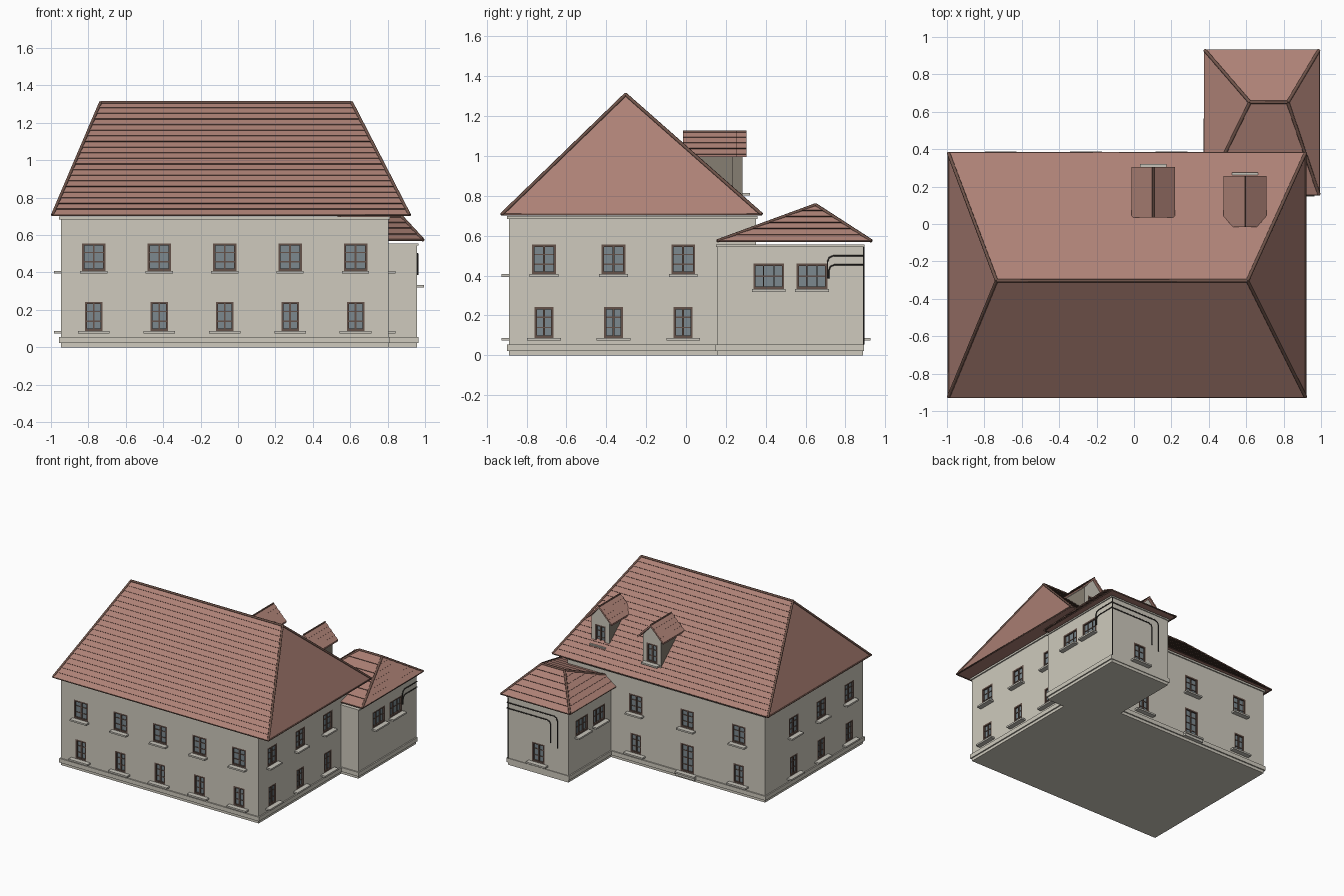
import bpy, bmesh, math
from mathutils import Vector, Matrix

cube = bpy.data.objects.get("Cube")
if cube:
    bpy.data.objects.remove(cube, do_unlink=True)


def material(name, r, g, b):
    m = bpy.data.materials.new(name)
    m.use_nodes = True
    m.diffuse_color = (r, g, b, 1)
    m.node_tree.nodes["Principled BSDF"].inputs["Base Color"].default_value = (r, g, b, 1)
    return m


PLASTER = material("plaster", 0.62, 0.59, 0.51)
CHEEK = material("dormer cheek", 0.24, 0.21, 0.17)
STONE = material("sill stone", 0.57, 0.55, 0.49)
TILE = material("roof tile", 0.42, 0.22, 0.18)
TRIM = material("dark roof trim", 0.16, 0.088, 0.068)
FRAME = material("window frame", 0.13, 0.085, 0.068)
GLASS = material("glass", 0.20, 0.25, 0.275)
PIPE = material("black pipe", 0.03, 0.027, 0.024)


def finish(bm, name, *mats):
    mesh = bpy.data.meshes.new(name)
    bm.to_mesh(mesh)
    bm.free()
    for m in mats:
        mesh.materials.append(m)
    obj = bpy.data.objects.new(name, mesh)
    bpy.context.collection.objects.link(obj)
    return obj


def add_box(bm, lo, hi, mat=0):
    lo, hi = Vector(lo), Vector(hi)
    new = bmesh.ops.create_cube(bm, size=1)["verts"]
    bmesh.ops.scale(bm, vec=hi - lo, verts=new)
    bmesh.ops.translate(bm, vec=(lo + hi) / 2, verts=new)
    for f in {f for v in new for f in v.link_faces}:
        f.material_index = mat


def box(name, mat, lo, hi):
    bm = bmesh.new()
    add_box(bm, lo, hi)
    return finish(bm, name, mat)


def face(bm, pts, mat=0):
    f = bm.faces.new([bm.verts.new(p) for p in pts])
    f.material_index = mat


def prism(name, mats, profile, y0, y1):
    """Extrude an x-z profile along y; a second material goes on the upright sides."""
    bm = bmesh.new()
    face(bm, [(x, y0, z) for x, z in profile])
    ext = bmesh.ops.extrude_face_region(bm, geom=bm.faces[:])["geom"]
    bmesh.ops.translate(bm, vec=(0, y1 - y0, 0), verts=[v for v in ext if isinstance(v, bmesh.types.BMVert)])
    bmesh.ops.recalc_face_normals(bm, faces=bm.faces)
    for f in bm.faces:
        f.material_index = int(len(mats) > 1 and abs(f.normal.x) > 0.9)
    return finish(bm, name, *mats)


def tube(name, mat, pts, radius):
    curve = bpy.data.curves.new(name, "CURVE")
    curve.dimensions = "3D"
    curve.bevel_depth = radius
    curve.bevel_resolution = 1
    curve.use_fill_caps = True
    spline = curve.splines.new("POLY")
    spline.points.add(len(pts) - 1)
    for p, co in zip(spline.points, pts):
        p.co = (*co, 1)
    curve.materials.append(mat)
    obj = bpy.data.objects.new(name, curve)
    bpy.context.collection.objects.link(obj)


def courses(bm, a, b, c, d, rows, lift=0.005):
    """Overlapping tile rows; a-b is the eave, d-c the ridge, counter-clockwise from outside."""
    a, b, c, d = map(Vector, (a, b, c, d))
    up = (b - a).cross(d - a).normalized() * lift
    for i in range(rows):
        t, u = i / rows, (i + 1) / rows
        l0, r0, l1, r1 = a.lerp(d, t), b.lerp(c, t), a.lerp(d, u), b.lerp(c, u)
        face(bm, [l0 + up, r0 + up, r1, l1])
        face(bm, [l0, r0, r0 + up, l0 + up], 1)
        face(bm, [l0, l0 + up, l1])
        face(bm, [r0, r1, r0 + up])


def hip_roof(name, x0, x1, y0, y1, z, ra, rb, rows, tiled_ends):
    """Hipped roof with ridge ra-rb, hip caps and eave trim."""
    c = [Vector(p) for p in ((x0, y0, z), (x1, y0, z), (x1, y1, z), (x0, y1, z))]
    ra, rb = Vector(ra), Vector(rb)
    bm = bmesh.new()
    courses(bm, c[0], c[1], rb, ra, rows)
    courses(bm, c[2], c[3], ra, rb, rows)
    for p, q, r in ((c[1], c[2], rb), (c[3], c[0], ra)):
        if tiled_ends:
            courses(bm, p, q, r, r, rows)
        else:
            face(bm, [p, q, r])
    face(bm, c[::-1])
    finish(bm, name, TILE, TRIM)
    for p, q in ((ra, rb), (c[0], ra), (c[3], ra), (c[1], rb), (c[2], rb)):
        tube(name + "_ridge_cap", TRIM, [p, q], 0.009)
    tube(name + "_eave_trim", TRIM, c + c[:1], 0.006)


def cut(wall, cutter):
    """Cut the window openings out of a wall."""
    mod = wall.modifiers.new("openings", "BOOLEAN")
    mod.operation, mod.object, mod.solver = "DIFFERENCE", cutter, "EXACT"
    bpy.context.view_layer.objects.active = wall
    bpy.ops.object.modifier_apply(modifier=mod.name)
    bpy.data.objects.remove(cutter, do_unlink=True)


def windows(name, wall, turn, offset, centres, z0, z1, w, rows=3, cols=2, sill=0.17):
    """Recessed windows along one wall; turn 0 faces the front, 90 the +x side."""
    rot = Matrix.Rotation(math.radians(turn), 4, "Z")
    holes = bmesh.new()
    for n, along in enumerate(centres):
        place = rot @ Matrix.Translation((along, -offset, 0))
        h, deep = w / 2, 0.018
        bm = bmesh.new()
        add_box(bm, (-h, 0.012, z0), (h, deep, z1), 1)
        e = 0.012
        for s in (-1, 1):
            add_box(bm, (s * (h - e / 2) - e / 2, 0, z0), (s * (h - e / 2) + e / 2, deep, z1))
        add_box(bm, (-h, 0, z1 - e), (h, deep, z1))
        add_box(bm, (-h, 0, z0), (h, deep, z0 + e))
        for i in range(1, cols):
            x = -h + w * i / cols
            r = 0.005 if i * 2 == cols else 0.003
            add_box(bm, (x - r, 0.004, z0), (x + r, deep, z1))
        for i in range(1, rows):
            z = z0 + (z1 - z0) * i / rows
            add_box(bm, (-h, 0.008, z - 0.003), (h, deep, z + 0.003))
        add_box(bm, (-sill / 2, -0.038, z0 - 0.014), (sill / 2, 0.01, z0 - 0.001), 2)
        bm.transform(place)
        finish(bm, f"{name}_{n + 1}", FRAME, GLASS, STONE)
        hole = bmesh.new()
        add_box(hole, (-h, -0.05, z0), (h, deep, z1))
        hole.transform(place)
        tmp = bpy.data.meshes.new("hole")
        hole.to_mesh(tmp)
        hole.free()
        holes.from_mesh(tmp)
        bpy.data.meshes.remove(tmp)
    cutter = finish(holes, "opening_cutter", PLASTER)
    cutter.hide_render = True
    cut(wall, cutter)


# Main block
main = box("main_walls", PLASTER, (-0.946, -0.887, 0), (0.804, 0.35, 0.695))
box("main_plinth", PLASTER, (-0.956, -0.897, 0.022), (0.814, 0.36, 0.055))
box("main_cornice", PLASTER, (-0.956, -0.897, 0.684), (0.814, 0.36, 0.699))
hip_roof("main_roof", -0.992, 0.917, -0.925, 0.38, 0.707,
         (-0.735, -0.303, 1.309), (0.607, -0.303, 1.309), 20, False)

# Rear annex
annex = box("annex_walls", PLASTER, (0.42, 0.158, 0), (0.956, 0.887, 0.55))
box("annex_plinth", PLASTER, (0.41, 0.148, 0.022), (0.966, 0.893, 0.055))
box("annex_wall_cap", PLASTER, (0.412, 0.15, 0.544), (0.964, 0.895, 0.555))
hip_roof("annex_roof", 0.378, 0.989, 0.157, 0.93, 0.574,
         (0.62, 0.65, 0.755), (0.822, 0.65, 0.755), 6, True)

# Windows on the main block
columns = [-0.771 + 0.35 * i for i in range(5)]
windows("front_upper_window", main, 0, 0.887, columns, 0.408, 0.555, 0.125, sill=0.145)
windows("front_lower_window", main, 0, 0.887, columns, 0.088, 0.242, 0.095)
ends = [-0.713, -0.363, -0.014]
for side, turn, offset in (("left", 90, 0.804), ("right", -90, 0.946)):
    spots = [y if turn > 0 else -y for y in ends]
    windows(side + "_upper_window", main, turn, offset, spots, 0.408, 0.555, 0.12, sill=0.145)
    windows(side + "_lower_window", main, turn, offset, spots, 0.088, 0.242, 0.095)
windows("back_upper_window", main, 180, 0.35, [0.712, 0.256, -0.2], 0.408, 0.555, 0.12, sill=0.145)
windows("back_lower_window", main, 180, 0.35, [0.712, -0.2], 0.088, 0.242, 0.095)
windows("back_door", main, 180, 0.35, [0.256], 0.056, 0.28, 0.12, rows=4)
box("door_step", STONE, (-0.34, 0.35, 0.022), (-0.172, 0.379, 0.042))

# Windows on the annex
windows("annex_left_window", annex, 90, 0.956, [0.415, 0.632], 0.333, 0.46, 0.155, 2, 3)
windows("annex_right_window", annex, -90, -0.42, [-0.72, -0.50], 0.333, 0.46, 0.155, 2, 3)
windows("annex_back_window", annex, 180, 0.887, [-0.688], 0.088, 0.242, 0.11)

# Dormers on the rear slope
for n, (cx, back, front) in enumerate(((0.103, 0.035, 0.304), (0.593, -0.015, 0.257))):
    name = f"dormer_{n + 1}"
    wall_front = front - 0.02
    walls = prism(name + "_walls", [PLASTER, CHEEK],
                  [(cx - 0.08, 0.76), (cx + 0.08, 0.76), (cx + 0.08, 1.02), (cx, 1.11), (cx - 0.08, 1.02)],
                  back + 0.004, wall_front)
    windows(name + "_window", walls, 180, wall_front, [-cx], 0.815, 0.965, 0.095, sill=0.14)
    hw, eave, top = 0.112, 1.007, 1.122
    prism(name + "_roof_slab", [TILE],
          [(cx - hw, eave), (cx, top), (cx + hw, eave), (cx + hw, eave - 0.012), (cx, top - 0.014), (cx - hw, eave - 0.012)],
          back, front)
    bm = bmesh.new()
    courses(bm, (cx + hw, back, eave), (cx + hw, front, eave), (cx, front, top), (cx, back, top), 4)
    courses(bm, (cx - hw, front, eave), (cx - hw, back, eave), (cx, back, top), (cx, front, top), 4)
    finish(bm, name + "_roof_tiles", TILE, TRIM)
    tube(name + "_ridge_cap", TRIM, [(cx, back, top), (cx, front, top)], 0.006)

# Pipes wrapping the annex corner, and its downpipe
for n, (z, y, x) in enumerate(((0.50, 0.71, 0.515), (0.455, 0.716, 0.575))):
    px, py, r = 0.961, 0.892, 0.03
    path = [(px, y, 0.385), (px, y, z - r), (px, y + 0.009, z - 0.009), (px, y + r, z), (px, py, z),
            (x + r, py, z), (x + 0.009, py, z - 0.009), (x, py, z - r), (x, py, 0.25 + 0.03 * n)]
    tube(f"corner_pipe_{n + 1}", PIPE, path, 0.004)
tube("downpipe", PIPE, [(0.952, 0.891, 0.55), (0.952, 0.891, 0.055)], 0.004)
